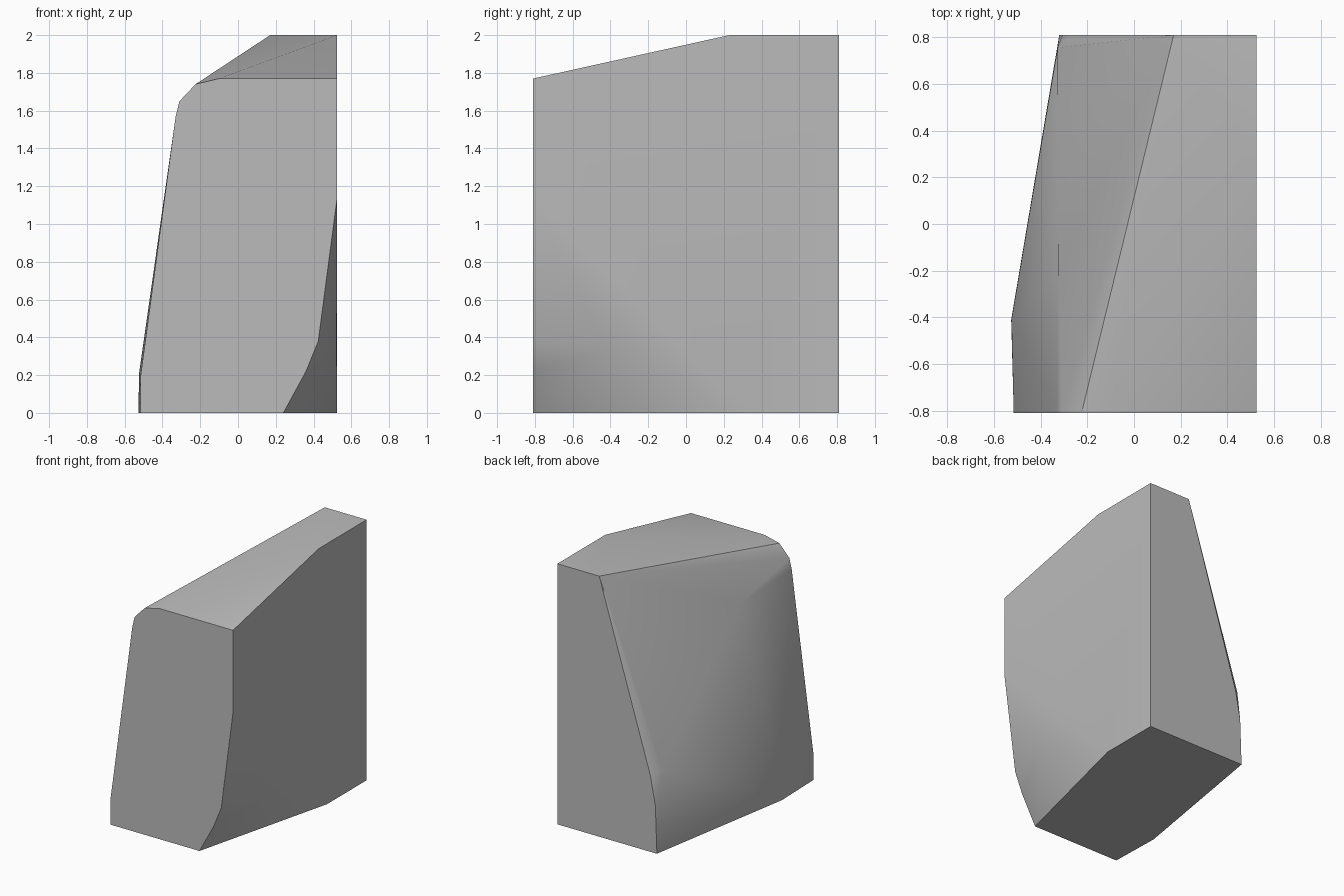
import bpy
import bmesh
from math import radians

cube = bpy.data.objects.get("Cube")
if cube:
    bpy.data.objects.remove(cube, do_unlink=True)

SIDE = 0.525   # flat right-hand wall
DEPTH = 0.81   # half depth, front to back

# Outline of the front wall (x, z)
front = [(-0.515, 0), (0.24, 0), (0.36, 0.22), (0.425, 0.38), (SIDE, 1.14),
         (SIDE, 1.77), (-0.10, 1.77), (-0.225, 1.74), (-0.31, 1.65),
         (-0.33, 1.57), (-0.515, 0.2)]

# Outline of the back wall (x, z)
back = [(SIDE, 0), (SIDE, 2), (0.17, 2), (-0.265, 0.585), (-0.307, 0.365),
        (-0.32, 0)]

# Corners between the two walls (x, y, z)
corners = [(SIDE, 0.23, 2), (SIDE, 0.33, 0),           # top and bottom of the side wall
           (0.522, -0.42, 0.33),                       # undercut peak
           (-0.325, -0.2, 1.54), (-0.327, 0.755, 0.62),  # ridge on the sloping side
           (-0.525, -0.41, 0.2), (-0.526, -0.41, 0)]   # foot of the sloping side


def build_block(name, points, material):
    """Wrap a set of corners in a solid, faceted block."""
    bm = bmesh.new()
    for p in points:
        bm.verts.new(p)
    hull = bmesh.ops.convex_hull(bm, input=bm.verts)
    unused = {v for v in hull["geom_interior"] + hull["geom_unused"]
              if isinstance(v, bmesh.types.BMVert)}
    bmesh.ops.delete(bm, geom=list(unused), context="VERTS")
    bmesh.ops.dissolve_limit(bm, angle_limit=radians(0.3),
                             verts=bm.verts, edges=bm.edges)
    bmesh.ops.recalc_face_normals(bm, faces=bm.faces)
    mesh = bpy.data.meshes.new(name)
    bm.to_mesh(mesh)
    bm.free()
    mesh.materials.append(material)
    obj = bpy.data.objects.new(name, mesh)
    bpy.context.collection.objects.link(obj)
    return obj


# Plain grey stone
grey = bpy.data.materials.new("stone_grey")
grey.use_nodes = True
colour = (0.5, 0.5, 0.5, 1)
grey.diffuse_color = colour
grey.node_tree.nodes["Principled BSDF"].inputs["Base Color"].default_value = colour

points = [(x, -DEPTH, z) for x, z in front]
points += [(x, DEPTH, z) for x, z in back]
points += corners
block = build_block("stone_block", points, grey)

# Soft shading over the shallow facets, crisp main edges
bpy.ops.object.select_all(action="DESELECT")
block.select_set(True)
bpy.context.view_layer.objects.active = block
bpy.ops.object.shade_smooth_by_angle(angle=radians(32))
